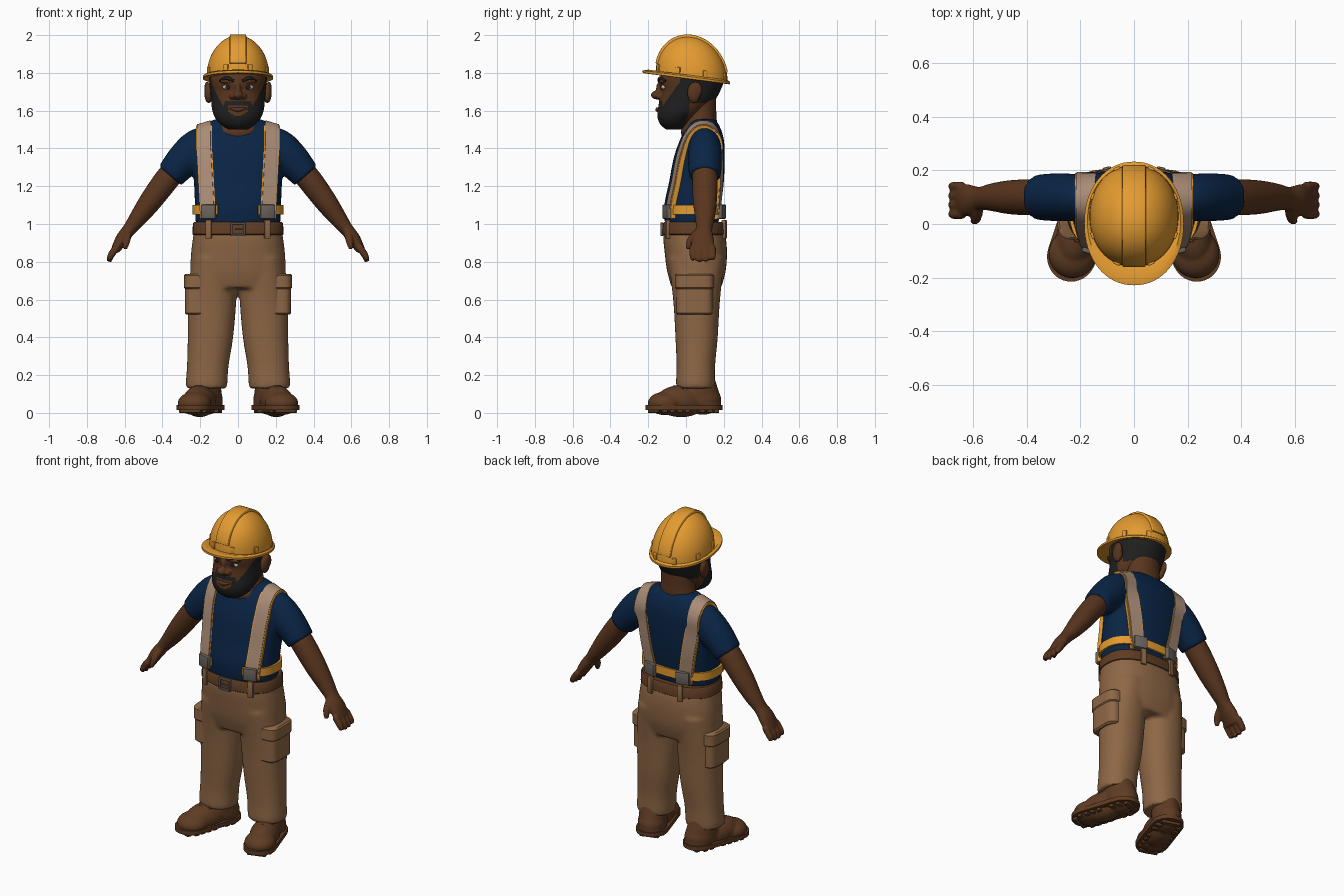
import bpy, bmesh, math
from mathutils import Vector, Matrix
from mathutils.bvhtree import BVHTree

if "Cube" in bpy.data.objects:
    bpy.data.objects.remove(bpy.data.objects["Cube"])


def material(name, *rgb):
    m = bpy.data.materials.new(name)
    m.use_nodes = True
    m.diffuse_color = (*rgb, 1)
    m.node_tree.nodes["Principled BSDF"].inputs["Base Color"].default_value = (*rgb, 1)
    return m


YELLOW = material("safety yellow", .78, .33, .03)
NAVY = material("navy cotton", .003, .018, .06)
KHAKI = material("khaki cloth", .27, .135, .06)
SKIN = material("brown skin", .1, .036, .013)
LEATHER = material("brown leather", .115, .045, .017)
HAIR = material("black hair", .014, .014, .014)
WEBBING = material("beige webbing", .4, .26, .18)
METAL = material("grey metal", .15, .125, .11)
WHITE = material("eye white", .6, .55, .5)


def smooth_rows(rows, steps=4):
    """Catmull-Rom interpolation of number rows."""
    out = []
    for i in range(len(rows) - 1):
        a, b, c, d = (rows[max(0, min(len(rows) - 1, i + k))] for k in (-1, 0, 1, 2))
        for s in range(steps):
            t = s / steps
            out.append([q + t / 2 * (r - p + t * (2*p - 5*q + 4*r - w + t * (3*q - p - 3*r + w)))
                        for p, q, r, w in zip(a, b, c, d)])
    return out + [list(rows[-1])]


def skin_rings(bm, rings, caps=True):
    """Bridge a list of point rings."""
    vs = [[bm.verts.new(p) for p in ring] for ring in rings]
    n = len(vs[0])
    for a, b in zip(vs, vs[1:]):
        for i in range(n):
            bm.faces.new((a[i], a[(i + 1) % n], b[(i + 1) % n], b[i]))
    if caps:
        bm.faces.new(vs[0])
        bm.faces.new(vs[-1])


def oval(power, n):
    """Unit superellipse."""
    for i in range(n):
        c, s = math.cos(math.tau * i / n), math.sin(math.tau * i / n)
        yield (math.copysign(abs(c) ** (2 / power), c), math.copysign(abs(s) ** (2 / power), s))


def stack(bm, rows, power=2.0, n=48, caps=True, steps=4):
    """Upright loft; rows are z, centre x, centre y, radius x, radius y."""
    skin_rings(bm, [[Vector((cx + u * rx, cy + v * ry, z)) for u, v in oval(power, n)]
                    for z, cx, cy, rx, ry in smooth_rows(rows, steps)], caps)


def limb(bm, rows, n=20):
    """Loft along a path; rows are x, y, z, radius across, radius along y."""
    rows = smooth_rows(rows)
    pts = [Vector(r[:3]) for r in rows]
    rings = []
    for i, r in enumerate(rows):
        t = pts[min(i + 1, len(pts) - 1)] - pts[max(i - 1, 0)]
        u = t.cross(Vector((0, 1, 0))).normalized()
        v = u.cross(t).normalized()
        rings.append([pts[i] + u * a * r[3] + v * b * r[4] for a, b in oval(2, n)])
    skin_rings(bm, rings)


def ball(bm, centre, radii):
    bmesh.ops.create_uvsphere(bm, u_segments=24, v_segments=14, radius=1,
                              matrix=Matrix.LocRotScale(Vector(centre), None, Vector(radii)))


def box(bm, centre, size, turn=0):
    bmesh.ops.create_cube(bm, size=1, matrix=Matrix.Translation(centre)
                          @ Matrix.Rotation(turn, 4, 'Z') @ Matrix.Diagonal((*size, 1)))


def finish(bm, name, mat, voxel=0, relax=4, mirror=False, bevel=0, solid=0):
    if mirror:
        g = bmesh.ops.duplicate(bm, geom=bm.verts[:] + bm.edges[:] + bm.faces[:])["geom"]
        bmesh.ops.scale(bm, vec=(-1, 1, 1), verts=[v for v in g if isinstance(v, bmesh.types.BMVert)])
    bmesh.ops.recalc_face_normals(bm, faces=bm.faces[:])
    me = bpy.data.meshes.new(name)
    bm.to_mesh(me)
    bm.free()
    ob = bpy.data.objects.new(name, me)
    bpy.context.collection.objects.link(ob)
    if voxel:
        m = ob.modifiers.new("fuse", 'REMESH')
        m.mode, m.voxel_size = 'VOXEL', voxel
        m = ob.modifiers.new("relax", 'SMOOTH')
        m.factor, m.iterations = .5, relax
    if solid:
        ob.modifiers.new("thick", 'SOLIDIFY').thickness = solid
    if bevel:
        m = ob.modifiers.new("round", 'BEVEL')
        m.width, m.segments = bevel, 2
    ob.data = bpy.data.meshes.new_from_object(ob.evaluated_get(bpy.context.evaluated_depsgraph_get()))
    ob.modifiers.clear()
    ob.data.materials.clear()
    ob.data.materials.append(mat)
    bpy.ops.object.select_all(action='DESELECT')
    ob.select_set(True)
    bpy.context.view_layer.objects.active = ob
    bpy.ops.object.shade_smooth_by_angle(angle=math.radians(42))
    return ob


# Shirt: torso and sleeves
bm = bmesh.new()
for s in (1, -1):
    limb(bm, [(s * x, .1, z, a, b) for x, z, a, b in (
        (.12, 1.43, .08, .075), (.2, 1.41, .1, .085), (.28, 1.345, .094, .09), (.36, 1.255, .078, .085))], 32)
stack(bm, [(1, 0, .03, .225, .142), (1.1, 0, .035, .228, .15), (1.22, 0, .055, .233, .145),
           (1.35, 0, .07, .238, .135), (1.45, 0, .085, .235, .115), (1.52, 0, .092, .19, .085),
           (1.555, 0, .093, .12, .06)], 2.4)
shirt = finish(bm, "shirt", NAVY, .011, 5)

# Arms with hands
bm = bmesh.new()
limb(bm, [(.3, .1, 1.32, .06, .064), (.37, .1, 1.245, .066, .068), (.46, .1, 1.125, .06, .064),
          (.53, .1, 1.03, .047, .052), (.575, .095, .972, .036, .044), (.615, .09, .92, .034, .058),
          (.65, .088, .86, .024, .064)], 28)
for k in range(4):
    y, drop = .036 + .035 * k, .008 * abs(k - 1.4)
    limb(bm, [(.64, y, .88, .02, .018), (.672, y, .835, .019, .018), (.683, y, .797 + drop, .013, .012)], 12)
limb(bm, [(.585, .06, .95, .024, .024), (.59, .022, .91, .02, .02), (.6, .01, .868, .013, .013)], 12)
finish(bm, "arms", SKIN, .007, 4, mirror=True)

# Trousers with cargo pockets
bm = bmesh.new()
stack(bm, [(1, 0, .04, .228, .15), (.93, 0, .045, .238, .165), (.85, 0, .052, .248, .165),
           (.75, 0, .055, .252, .155), (.66, 0, .055, .235, .13)], 2.4)
for s in (1, -1):
    stack(bm, [(z, s * x, y, a, b) for z, x, y, a, b in (
        (.82, .125, .055, .12, .15), (.6, .137, .056, .128, .124), (.4, .146, .056, .12, .112),
        (.25, .16, .052, .11, .102), (.16, .166, .05, .11, .103), (.13, .166, .05, .106, .1))], 2.2)
finish(bm, "trousers", KHAKI, .011, 5)
bm = bmesh.new()
for low, high, r in ((.52, .7, .084), (.655, .735, .09)):
    stack(bm, [(z, .197, .045, r - i, r + .014 - i) for z, i in (
        (low, .008), (low + .008, 0), (high - .008, 0), (high, .008))], 4, steps=1)
finish(bm, "cargo_pockets", KHAKI, mirror=True)

# Belt, belt loops and buckle
bm = bmesh.new()
stack(bm, [(z, 0, .043, .233 + r, .16 + r) for z, r in (
    (.94, 0), (.946, .008), (1.002, .006), (1.01, 0))], 2.4, steps=1)
finish(bm, "belt", LEATHER)


def wall_y(x, side, rx, ry, cy):
    return cy + side * ry * (1 - (abs(x) / rx) ** 2.4) ** (1 / 2.4)


bm = bmesh.new()
for x, side in ((.155, -1), (.1, 1)):
    box(bm, (x, wall_y(x, side, .241, .168, .043), .972), (.032, .022, .1), side * -.25)
finish(bm, "belt_loops", KHAKI, mirror=True, bevel=.004)
bm = bmesh.new()
for s in (1, -1):
    box(bm, (s * .034, -.128, .972), (.01, .016, .07))
    box(bm, (0, -.128, .972 + s * .031), (.07, .016, .01))
box(bm, (.01, -.13, .972), (.05, .01, .007))
finish(bm, "belt_buckle", METAL, bevel=.003)

# Brace straps that follow the shirt
probe = BVHTree.FromPolygons([v.co for v in shirt.data.vertices], [p.vertices[:] for p in shirt.data.polygons])
rays = [(.157 + .02 * k / 10, Vector((0, -1, 0)), 1.03 + .037 * k) for k in range(10)]
rays += [(.178, Vector((0, -math.cos(a), math.sin(a))), 1.4) for a in (math.pi * k / 16 for k in range(17))]
rays += [(.175 - .065 * k / 10, Vector((0, 1, 0)), 1.4 - .037 * k) for k in range(1, 11)]
path = []
for x, d, z in rays:
    hit, normal, *_ = probe.ray_cast(Vector((x, .08, z)) + d * .6, -d)
    path.append((hit, (normal + d).normalized()))
for name, mat, width, lift in (("strap_edging", YELLOW, .086, .007), ("straps", WEBBING, .073, .012)):
    bm, rings = bmesh.new(), []
    for i, (p, nrm) in enumerate(path):
        t = path[min(i + 1, len(path) - 1)][0] - path[max(i - 1, 0)][0]
        w = t.cross(nrm).normalized() * width / 2
        rings.append([p + w - nrm * .02, p + w + nrm * lift, p - w + nrm * lift, p - w - nrm * .02])
    skin_rings(bm, rings)
    finish(bm, name, mat, mirror=True)

# Waist band, open at the front, with clips
bm = bmesh.new()
stack(bm, [(z, 0, .036, .24, .16) for z in (1.05, 1.1)], 2.4, 96, False, 1)
bmesh.ops.delete(bm, geom=[f for f in bm.faces if f.calc_center_median().y < 0
                           and abs(f.calc_center_median().x) < .105], context='FACES')
finish(bm, "waist_band", YELLOW, solid=.012)
bm = bmesh.new()
for x, side in ((.155, -1), (.11, 1)):
    box(bm, (x, wall_y(x, side, .24, .163, .036), 1.065), (.08, .03, .075), side * -.3)
finish(bm, "strap_clips", METAL, mirror=True, bevel=.006)

# Boots, turned outwards
turn = Matrix.Translation((.162, .098, 0)) @ Matrix.Rotation(math.radians(18), 4, 'Z')


def boot_part(name, bm, **options):
    bm.transform(turn)
    return finish(bm, name, LEATHER, mirror=True, **options)


bm = bmesh.new()
ball(bm, (0, -.22, .05), (.09, .092, .062))
ball(bm, (0, -.13, .062), (.082, .14, .085))
ball(bm, (0, -.01, .07), (.083, .1, .08))
stack(bm, [(.03, 0, 0, .08, .092), (.1, 0, -.02, .08, .1), (.19, 0, -.03, .075, .08)])
boot_part("boot_uppers", bm, voxel=.008)
bm = bmesh.new()
for y, r in ((-.228, .092), (0, .09)):
    for z in (.016, .042):
        for u, v in oval(2, 40):
            bm.verts.new((u * r, y + v * (r + .005), z))
bmesh.ops.convex_hull(bm, input=bm.verts[:])
boot_part("boot_soles", bm)
bm = bmesh.new()
for k in range(9):
    if k != 5:
        y = -.285 + .042 * k
        box(bm, (0, y, .01), (.15 if 0 < k < 8 else .11, .027, .02))
boot_part("boot_treads", bm, bevel=.003)
bm = bmesh.new()
for k in range(4):
    y, z = -.17 + .026 * k, .122 + .011 * k
    limb(bm, [(-.05, y + .01, z - .008, .007, .007), (0, y, z + .017, .007, .007),
              (.05, y + .01, z - .008, .007, .007)], 8)
boot_part("boot_laces", bm)

# Neck, ears and head
bm = bmesh.new()
stack(bm, [(1.4, 0, .07, .1, .07), (1.48, 0, .064, .122, .09), (1.53, 0, .075, .113, .088),
           (1.6, 0, .08, .1, .08), (1.69, 0, .08, .1, .08)])
finish(bm, "neck", SKIN)
bm = bmesh.new()
ball(bm, (.155, .042, 1.695), (.024, .036, .056))
ball(bm, (.165, .052, 1.71), (.014, .034, .044))
finish(bm, "ears", SKIN, .006, 3, mirror=True)
bm = bmesh.new()
stack(bm, [(1.5, 0, -.065, .05, .04), (1.525, 0, -.062, .09, .073), (1.56, 0, -.05, .12, .1),
           (1.6, 0, -.025, .136, .125), (1.65, 0, .004, .142, .146), (1.7, 0, .022, .146, .157),
           (1.75, 0, .028, .151, .171), (1.8, 0, .035, .152, .165), (1.88, 0, .035, .12, .13)])
ball(bm, (0, -.15, 1.683), (.028, .036, .024))
ball(bm, (0, -.133, 1.715), (.017, .026, .045))
for s in (1, -1):
    ball(bm, (s * .027, -.138, 1.677), (.02, .024, .017))
    ball(bm, (s * .05, -.12, 1.756), (.045, .024, .014))
head = finish(bm, "head", SKIN, .005, 4)
head.data.materials.append(HAIR)


def is_hair(c):
    a = abs(c.x)
    beard = c.y < .15 * (c.z - 1.5) and c.z < 1.572 + 9 * a * a
    moustache = c.y < -.05 and (a < .07 and 1.628 < c.z < 1.65 or .05 < a < .074 and 1.56 < c.z < 1.645)
    crop = c.y > .06 and c.z > 1.64 or c.y > -.03 and c.z > 1.745
    return beard or moustache or crop


for p in head.data.polygons:
    p.material_index = int(is_hair(p.center))

# Face details
bm = bmesh.new()
ball(bm, (.055, -.114, 1.725), (.026, .018, .014))
finish(bm, "eyes", WHITE, mirror=True)
bm = bmesh.new()
ball(bm, (.054, -.129, 1.725), (.012, .006, .012))
limb(bm, [(.022, -.143, 1.757, .007, .008), (.06, -.138, 1.772, .01, .008), (.096, -.108, 1.757, .006, .007)], 10)
finish(bm, "pupils_and_brows", HAIR, mirror=True)
bm = bmesh.new()
limb(bm, [(-.042, -.138, 1.612, .004, .006), (0, -.152, 1.606, .012, .01), (.042, -.138, 1.612, .004, .006)], 12)
finish(bm, "lips", SKIN)

# Hard hat: dome, brim, ridge and rim clips, tilted back
TILT = Matrix.Translation((0, 0, 1.785)) @ Matrix(((1, 0, 0, 0), (0, 1, 0, 0), (0, -.13, 1, 0), (0, 0, 0, 1)))
bm = bmesh.new()
dome = [(.215 * math.sin(a), 0, .03, .166 * math.cos(a), .19 * math.cos(a))
        for a in (math.radians(88 - 8 * k) for k in range(12))]
brim = [(.006, 0, .01, .174, .21), (-.002, 0, .002, .186, .231), (-.014, 0, .002, .186, .231),
        (-.016, 0, .006, .18, .222), (-.008, 0, .025, .155, .175)]
stack(bm, dome + brim, 2.1, 64, steps=1)
bm.transform(TILT)
finish(bm, "hard_hat", YELLOW)
bm, rings = bmesh.new(), []
for k in range(29):
    a = math.radians(12 + 156 * k / 28)
    up = Vector((0, -math.cos(a), math.sin(a)))
    rings.append([Vector((x, .03 + up.y * (.19 + h), up.z * (.215 + h)))
                  for x, h in ((-.047, -.02), (-.042, .006), (.042, .006), (.047, -.02))])
skin_rings(bm, rings)
for k in range(8):
    a = math.tau * (k + .5) / 8
    box(bm, (.166 * math.cos(a), .03 + .19 * math.sin(a), .02), (.014, .026, .04), a)
bm.transform(TILT)
finish(bm, "hard_hat_ridge_and_clips", YELLOW, bevel=.003)
